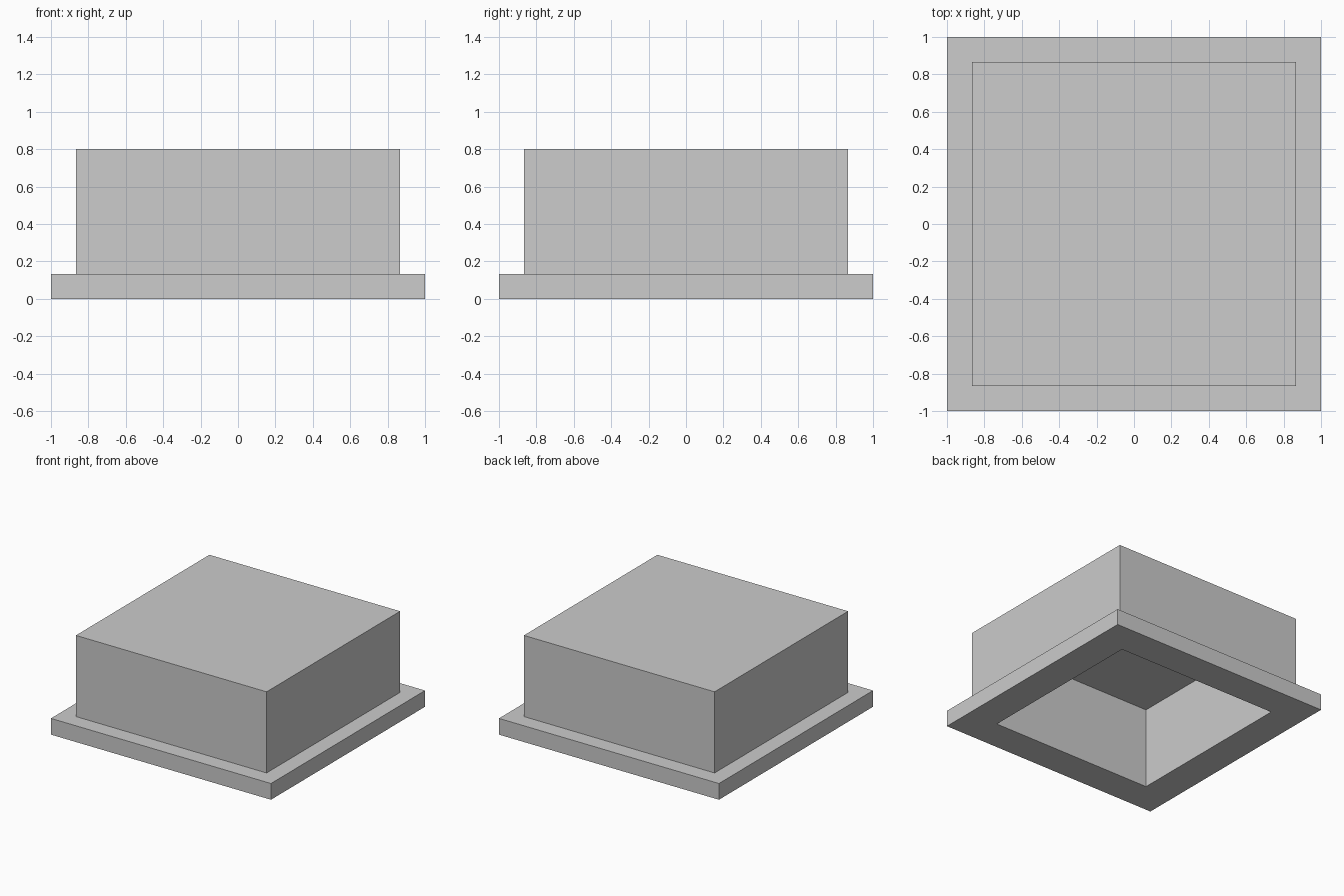
import bpy
import bmesh

cube = bpy.data.objects.get("Cube")
if cube:
    bpy.data.objects.remove(cube, do_unlink=True)

# One flat grey for the whole cover
GREY = (0.604, 0.604, 0.604, 1.0)
grey = bpy.data.materials.new("plain grey")
grey.use_nodes = True
grey.diffuse_color = GREY
grey.node_tree.nodes["Principled BSDF"].inputs["Base Color"].default_value = GREY

WALL = 2 / 15            # wall, roof and flange thickness
HEIGHT = 0.8
OUTER = 1 - WALL         # half width of the raised block
INNER = OUTER - WALL     # half width of the hollow

# Section from the roof centre outwards, round the flange and up into the hollow
SECTION = [
    (OUTER, HEIGHT), (OUTER, WALL),
    (1, WALL), (1, 0),
    (INNER, 0), (INNER, HEIGHT - WALL),
]


def square_ring(bm, half, z):
    corners = ((-1, -1), (1, -1), (1, 1), (-1, 1))
    return [bm.verts.new((x * half, y * half, z)) for x, y in corners]


bm = bmesh.new()
rings = [square_ring(bm, half, z) for half, z in SECTION]

# Walls and ledges between neighbouring rings
for a, b in zip(rings, rings[1:]):
    for i in range(4):
        j = (i + 1) % 4
        bm.faces.new((a[i], b[i], b[j], a[j]))

# Roof and the ceiling of the hollow
bm.faces.new(rings[0])
bm.faces.new(rings[-1][::-1])
bmesh.ops.recalc_face_normals(bm, faces=bm.faces[:])

mesh = bpy.data.meshes.new("hollow_flanged_cover")
bm.to_mesh(mesh)
bm.free()
mesh.materials.append(grey)
cover = bpy.data.objects.new("hollow_flanged_cover", mesh)
bpy.context.collection.objects.link(cover)
